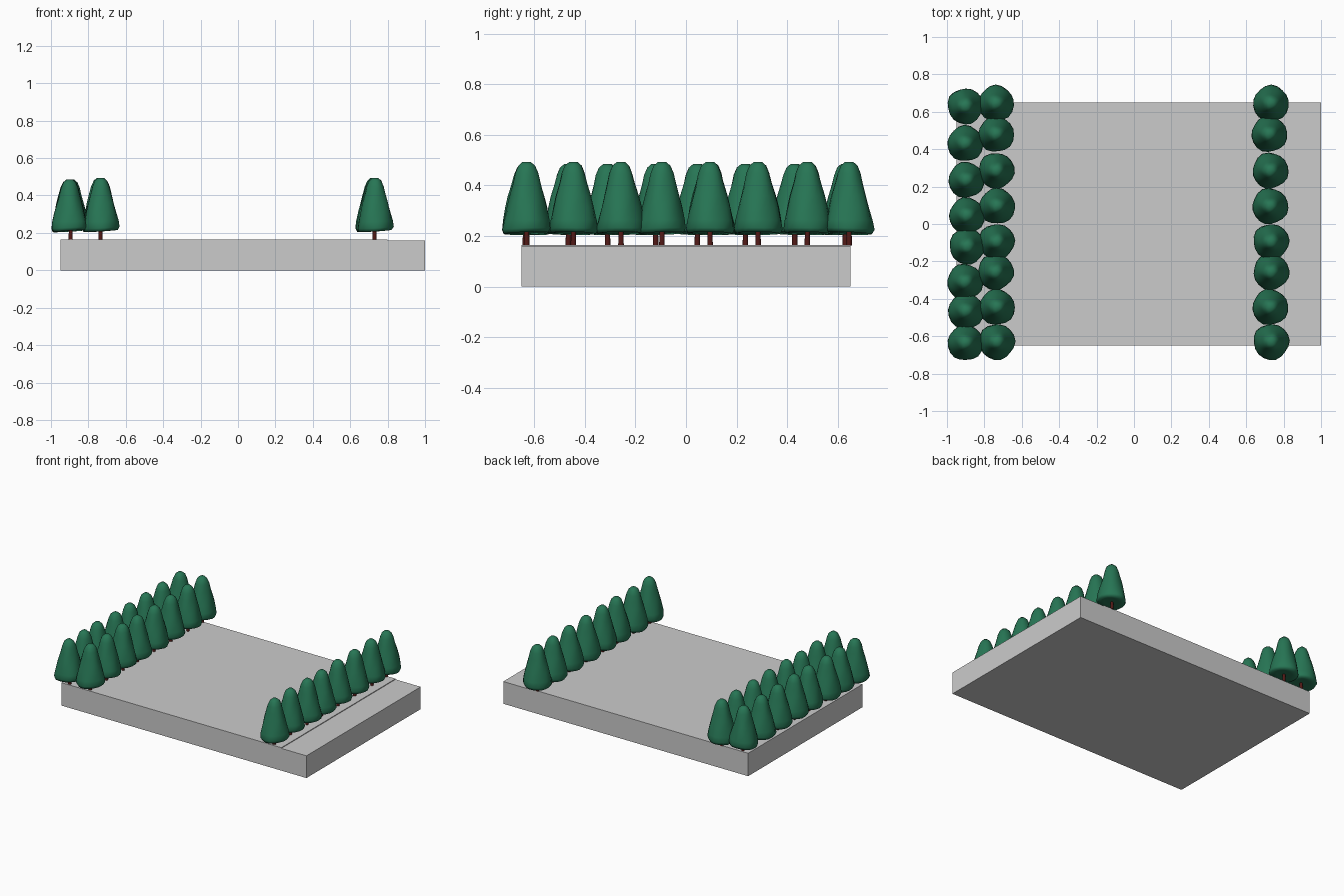
import bpy, bmesh, random
from math import sin, cos, pi, tau

if "Cube" in bpy.data.objects:
    bpy.data.objects.remove(bpy.data.objects["Cube"])

random.seed(4)


def material(name, color):
    m = bpy.data.materials.new(name)
    m.diffuse_color = color
    m.use_nodes = True
    m.node_tree.nodes["Principled BSDF"].inputs["Base Color"].default_value = m.diffuse_color
    return m


def mesh_from(bm, name, mat=None, smooth=False):
    bmesh.ops.recalc_face_normals(bm, faces=bm.faces)
    me = bpy.data.meshes.new(name)
    bm.to_mesh(me)
    bm.free()
    if mat:
        me.materials.append(mat)
    if smooth:
        me.polygons.foreach_set("use_smooth", [True] * len(me.polygons))
    return me


def place(name, me, loc=(0, 0, 0), turn=0, scale=1):
    ob = bpy.data.objects.new(name, me)
    ob.location = loc
    ob.rotation_euler.z = turn
    ob.scale.z = scale
    bpy.context.collection.objects.link(ob)
    return ob


green = material("foliage_green", (0.02, 0.18, 0.09, 1))
brown = material("bark_red_brown", (0.085, 0.01, 0.008, 1))

# Ground slab: side profile with a shallow step, extruded along y
bm = bmesh.new()
profile = [(-0.95, 0), (1, 0), (1, 0.16), (0.8, 0.16), (0.8, 0.165), (-0.95, 0.165)]
face = bm.faces.new([bm.verts.new((x, -0.65, z)) for x, z in profile])
ext = bmesh.ops.extrude_face_region(bm, geom=[face])
bmesh.ops.translate(bm, vec=(0, 1.3, 0),
                    verts=[v for v in ext["geom"] if isinstance(v, bmesh.types.BMVert)])
place("ground_slab", mesh_from(bm, "ground_slab"))

# Crown: lathed bell profile (heights above the slab) with soft lumps and a drooping skirt
SIDES = 18
bell = [(0.05, 0.052), (0.088, 0.047), (0.096, 0.064), (0.091, 0.098), (0.079, 0.15),
        (0.068, 0.195), (0.055, 0.242), (0.045, 0.283), (0.033, 0.312), (0.016, 0.327)]
bm = bmesh.new()
rings = []
for k, (r, z) in enumerate(bell):
    ring = []
    for i in range(SIDES):
        a = tau * i / SIDES
        lump = 1 + 0.03 * sin(3 * a + k * 0.8) + 0.02 * sin(5 * a - k * 1.3)
        droop = 0.009 * cos(a - pi) * max(0, 1 - z / 0.15)
        ring.append(bm.verts.new((r * lump * cos(a), r * lump * sin(a), z - droop)))
    rings.append(ring)
for low, high in zip(rings, rings[1:]):
    for i in range(SIDES):
        j = (i + 1) % SIDES
        bm.faces.new((low[i], low[j], high[j], high[i]))
bm.faces.new(rings[0])
bm.faces.new(rings[-1])
crown = mesh_from(bm, "crown", green, smooth=True)

# Trunk: slim tapered cylinder running up into the crown
bm = bmesh.new()
bmesh.ops.create_cone(bm, cap_ends=True, segments=10, radius1=0.011, radius2=0.009, depth=0.11)
bmesh.ops.translate(bm, vec=(0, 0, 0.055), verts=bm.verts)
trunk = mesh_from(bm, "trunk", brown, smooth=True)
trunk.set_sharp_from_angle(angle=0.7)

# Tree rows: name, trunk x, height factor, y positions
inner_ys = [-0.63, -0.445, -0.257, -0.095, 0.095, 0.285, 0.48, 0.645]
outer_ys = [-0.635, -0.465, -0.31, -0.12, 0.045, 0.235, 0.43, 0.63]
rows = [("left_outer", -0.895, 0.985, outer_ys),
        ("left_inner", -0.735, 1.01, inner_ys),
        ("right", 0.73, 1.01, inner_ys)]
for name, x, height, ys in rows:
    for n, y in enumerate(ys, 1):
        dx = random.uniform(-0.006, 0.008)
        place(f"{name}_trunk_{n}", trunk, (x, y, 0.163))
        place(f"{name}_crown_{n}", crown, (x + dx - 0.003, y, 0.163),
              random.uniform(-0.6, 0.6), height)
